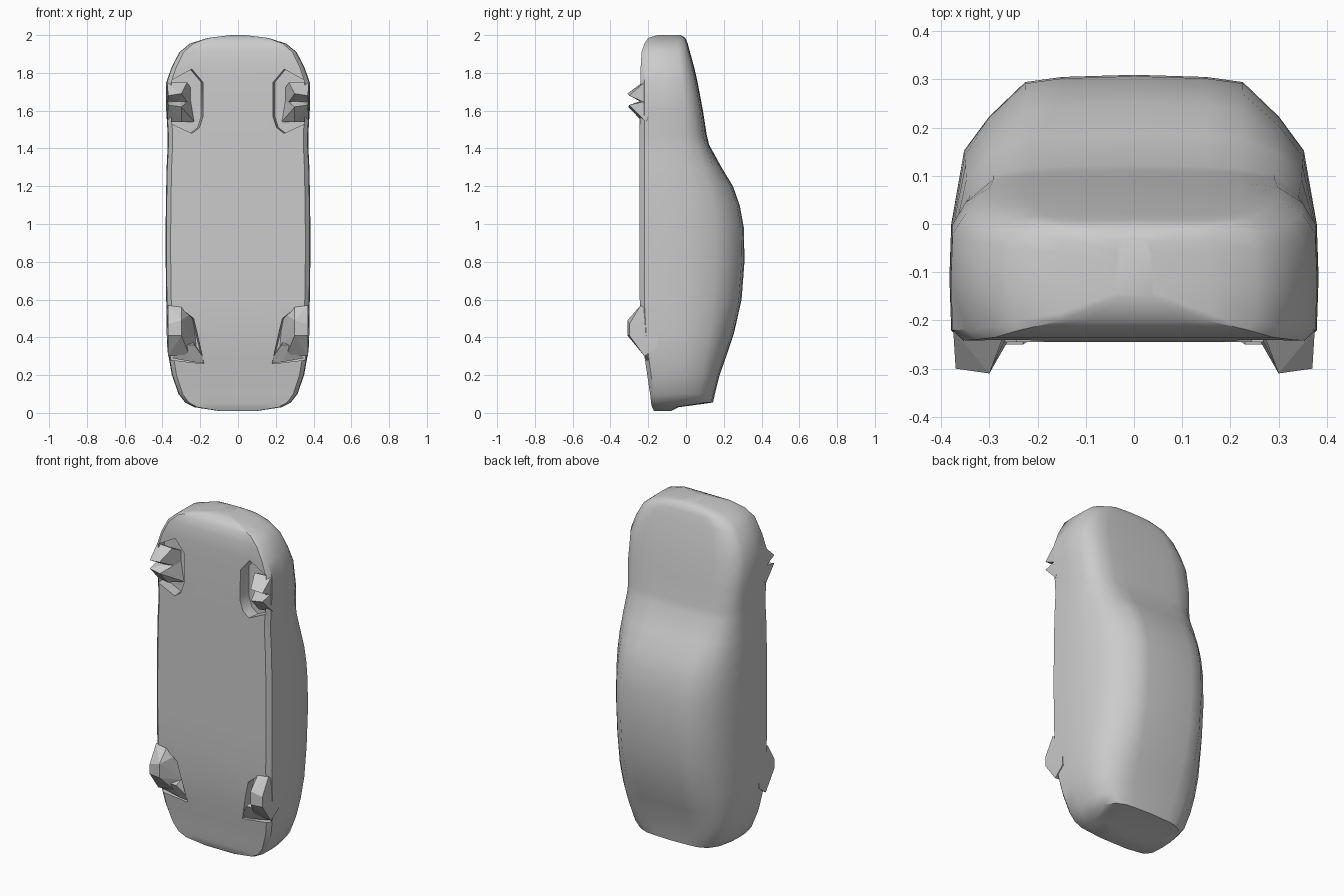
import bpy, bmesh, math

if "Cube" in bpy.data.objects:
    bpy.data.objects.remove(bpy.data.objects["Cube"])

grey = bpy.data.materials.new("body grey")
grey.diffuse_color = (0.6, 0.6, 0.6, 1)
grey.use_nodes = True
grey.node_tree.nodes["Principled BSDF"].inputs["Base Color"].default_value = grey.diffuse_color


def add_mesh(name, bm):
    bmesh.ops.recalc_face_normals(bm, faces=bm.faces[:])
    me = bpy.data.meshes.new(name)
    bm.to_mesh(me)
    bm.free()
    me.materials.append(grey)
    ob = bpy.data.objects.new(name, me)
    bpy.context.collection.objects.link(ob)
    return ob


# Body stations along the length: z, half width, floor y, belt y, roof y
stations = [
    (0.01, 0.10, -0.17, -0.11, -0.08), (0.03, 0.23, -0.18, -0.08, -0.04),
    (0.055, 0.28, -0.185, -0.03, 0.14), (0.10, 0.315, -0.19, 0.0, 0.15),
    (0.20, 0.35, -0.205, 0.0, 0.175), (0.30, 0.368, -0.22, 0.0, 0.21),
    (0.42, 0.378, -0.235, 0.0, 0.25), (0.60, 0.38, -0.245, 0.0, 0.29),
    (0.80, 0.383, -0.245, 0.0, 0.305), (0.98, 0.383, -0.245, 0.0, 0.302),
    (1.10, 0.382, -0.245, 0.0, 0.28), (1.20, 0.38, -0.245, 0.0, 0.245),
    (1.30, 0.378, -0.245, 0.0, 0.185), (1.42, 0.372, -0.245, 0.0, 0.12),
    (1.47, 0.372, -0.245, 0.0, 0.108), (1.60, 0.38, -0.245, 0.0, 0.088),
    (1.75, 0.38, -0.242, -0.02, 0.06), (1.83, 0.352, -0.24, -0.03, 0.042),
    (1.91, 0.31, -0.235, -0.04, 0.02), (1.955, 0.255, -0.22, -0.05, 0.008),
    (1.985, 0.16, -0.20, -0.06, -0.005), (2.0, 0.04, -0.15, -0.08, -0.03)]


def half_section(w, floor, belt, roof):
    side = belt - floor
    pts = [(0, floor), (0.6 * w, floor), (0.93 * w, floor),
           (0.99 * w, floor + 0.1 * side), (w, floor + 0.55 * side), (0.99 * w, belt)]
    # A tall cabin leans inward more than the low bonnet
    cabin = min(1, max(0, (roof - 0.08) / 0.17))
    for fx, tall, low in ((0.92, 0.5, 0.5), (0.785, 0.73, 0.88),
                          (0.59, 0.965, 0.96), (0.39, 1, 0.99), (0, 1.015, 1.02)):
        f = low + (tall - low) * cabin
        pts.append((fx * w, belt + f * (roof - belt)))
    return pts


bm = bmesh.new()
rings = []
for z, w, floor, belt, roof in stations:
    half = half_section(w, floor, belt, roof)
    outline = half + [(-x, y) for x, y in half[-2:0:-1]]
    rings.append([bm.verts.new((x, y, z)) for x, y in outline])
for a, b in zip(rings, rings[1:]):
    for i in range(len(a)):
        j = (i + 1) % len(a)
        bm.faces.new((a[i], a[j], b[j], b[i]))
bm.faces.new(rings[0])
bm.faces.new(rings[-1])
body = add_mesh("car_body", bm)

# Wheel wells cut into the underside
well_outlines = {
    "front": [(0.17, 1.57), (0.19, 1.51), (0.23, 1.48), (0.34, 1.53),
              (0.34, 1.76), (0.23, 1.82), (0.17, 1.75)],
    "rear": [(0.16, 0.26), (0.22, 0.5), (0.3, 0.56), (0.34, 0.5), (0.34, 0.28)]}
for end, outline in well_outlines.items():
    for side, s in (("right", 1), ("left", -1)):
        bm = bmesh.new()
        low = [bm.verts.new((s * x, -0.35, z)) for x, z in outline]
        top = [bm.verts.new((s * (0.03 + 0.97 * x), -0.175, z)) for x, z in outline]
        bm.faces.new(low)
        bm.faces.new(top)
        for i in range(len(low)):
            j = (i + 1) % len(low)
            bm.faces.new((low[i], low[j], top[j], top[i]))
        cutter = add_mesh(f"{end}_{side}_well_cutter", bm)
        cutter.hide_render = True
        cutter.hide_set(True)
        cut = body.modifiers.new("wheel_well", "BOOLEAN")
        cut.operation = "DIFFERENCE"
        cut.solver = "EXACT"
        cut.object = cutter

# Apply the cuts, then smooth the panels
dg = bpy.context.evaluated_depsgraph_get()
cut_mesh = bpy.data.meshes.new_from_object(body.evaluated_get(dg))
body.modifiers.clear()
body.data = cut_mesh
for ob in [o for o in bpy.data.objects if o.name.endswith("cutter")]:
    bpy.data.objects.remove(ob)
bpy.context.view_layer.objects.active = body
body.select_set(True)
bpy.ops.object.shade_smooth_by_angle(angle=math.radians(40))


def faceted_lump(name, points):
    # Angular wheel piece from the hull of its corners, mirrored to both sides
    for side, s in (("right", 1), ("left", -1)):
        bm = bmesh.new()
        for x, y, z in points:
            bm.verts.new((s * x, y, z))
        hull = bmesh.ops.convex_hull(bm, input=bm.verts[:])
        bmesh.ops.delete(bm, geom=[v for v in hull["geom_interior"]
                                   if isinstance(v, bmesh.types.BMVert)], context="VERTS")
        add_mesh(f"{name}_{side}", bm)


# Front wheels: two pointed wedges with a notch between them
faceted_lump("front_wheel_upper", [
    (0.30, -0.31, 1.69), (0.37, -0.30, 1.68), (0.25, -0.17, 1.72), (0.25, -0.17, 1.62),
    (0.375, -0.22, 1.75), (0.27, -0.23, 1.75), (0.375, -0.17, 1.62), (0.31, -0.245, 1.65)])
faceted_lump("front_wheel_lower", [
    (0.30, -0.305, 1.62), (0.37, -0.30, 1.63), (0.25, -0.17, 1.66), (0.23, -0.17, 1.54),
    (0.375, -0.21, 1.54), (0.30, -0.23, 1.54), (0.375, -0.17, 1.66), (0.31, -0.245, 1.65)])

# Rear wheels: one rounded wedge and a tapering tail flap
faceted_lump("rear_wheel", [
    (0.30, -0.31, 0.49), (0.37, -0.30, 0.47), (0.30, -0.31, 0.41), (0.37, -0.30, 0.41),
    (0.22, -0.17, 0.36), (0.24, -0.18, 0.53), (0.37, -0.24, 0.57), (0.30, -0.245, 0.56),
    (0.37, -0.22, 0.30), (0.26, -0.22, 0.31), (0.375, -0.15, 0.35), (0.375, -0.15, 0.5)])
faceted_lump("rear_wheel_flap", [
    (0.16, -0.20, 0.26), (0.24, -0.205, 0.27), (0.23, -0.25, 0.36),
    (0.27, -0.25, 0.36), (0.24, -0.17, 0.38), (0.35, -0.2, 0.29)])
